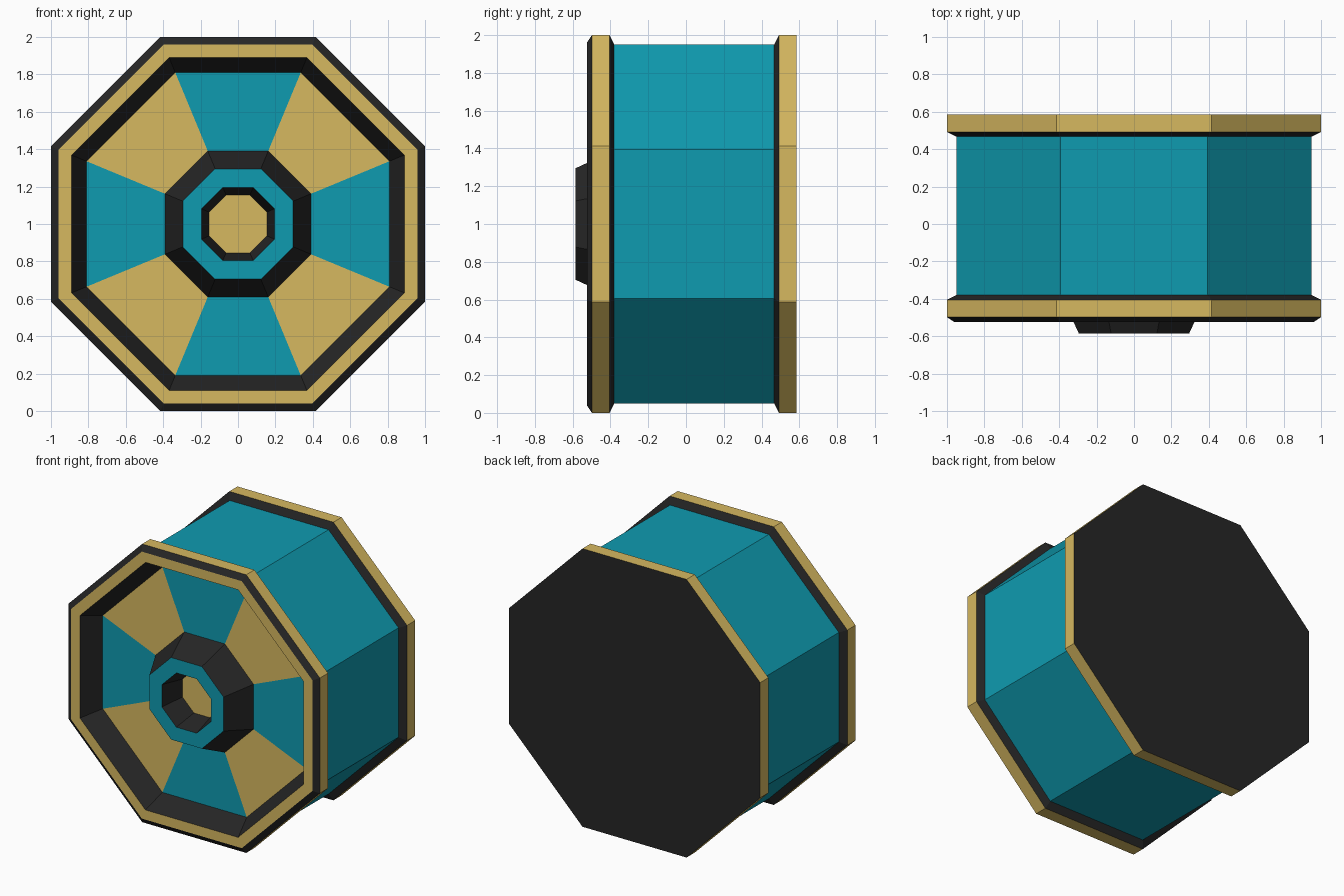
import bpy, bmesh, math
from mathutils import Vector

if "Cube" in bpy.data.objects:
    bpy.data.objects.remove(bpy.data.objects["Cube"])

SIDES = 8
CZ = 1.0


def material(name, rgb):
    m = bpy.data.materials.new(name)
    m.diffuse_color = (*rgb, 1.0)
    m.use_nodes = True
    m.node_tree.nodes["Principled BSDF"].inputs["Base Color"].default_value = m.diffuse_color
    return m


MATS = [material("gold", (0.672, 0.479, 0.117)),
        material("teal", (0.0048, 0.328, 0.434)),
        material("charcoal", (0.019, 0.019, 0.019))]
GOLD, TEAL, DARK, PANELS = 0, 1, 2, 3


def lathe(name, profile, colours):
    """Octagonal lathe about the y axis. profile = (apothem, y) running back to
    front; colours = one per band. PANELS alternates teal and gold by side."""
    bm = bmesh.new()
    rings = []
    for r, y in profile:
        if r == 0:
            rings.append([bm.verts.new((0, y, CZ))] * SIDES)
            continue
        rad = r / math.cos(math.pi / SIDES)
        rings.append([bm.verts.new((rad * math.cos((i - 0.5) * math.tau / SIDES), y,
                                    CZ + rad * math.sin((i - 0.5) * math.tau / SIDES)))
                      for i in range(SIDES)])
    for a, b, col in zip(rings, rings[1:], colours):
        for i in range(SIDES):
            j = (i + 1) % SIDES
            loop = []
            for v in (a[i], a[j], b[j], b[i]):
                if v not in loop:
                    loop.append(v)
            f = bm.faces.new(loop)
            f.material_index = (TEAL if i % 2 == 0 else GOLD) if col == PANELS else col
    # winding is the same on every band, so test one face and flip all if needed
    bm.faces.ensure_lookup_table()
    bm.normal_update()
    f = bm.faces[0]
    (r0, y0), (r1, y1) = profile[0], profile[1]
    mid = f.calc_center_median() - Vector((0, 0, CZ))
    radial = Vector((mid.x, 0, mid.z)).normalized()
    outward = radial * (y0 - y1) + Vector((0, 1, 0)) * (r1 - r0)
    if f.normal.dot(outward) < 0:
        bmesh.ops.reverse_faces(bm, faces=bm.faces[:])
    me = bpy.data.meshes.new(name)
    for m in MATS:
        me.materials.append(m)
    bm.to_mesh(me)
    bm.free()
    ob = bpy.data.objects.new(name, me)
    bpy.context.collection.objects.link(ob)
    return ob


# back plate with its gold rim
lathe("back_rim", [(0, 0.585), (1, 0.585), (1, 0.492), (0.95, 0.467)],
      [DARK, GOLD, DARK])
# main drum
lathe("drum", [(0.95, 0.467), (0.95, -0.38)], [TEAL])
# front rim with bevels and recessed inner wall
lathe("front_rim", [(0.95, -0.38), (1, -0.405), (1, -0.498), (0.96, -0.525),
                    (0.89, -0.525), (0.81, -0.38)],
      [DARK, GOLD, DARK, GOLD, DARK])
# alternating face panels
lathe("face_panels", [(0.81, -0.38), (0.39, -0.38)], [PANELS])
# raised hub with a sunken centre
lathe("hub", [(0.39, -0.38), (0.295, -0.585), (0.195, -0.585), (0.155, -0.41), (0, -0.41)],
      [DARK, TEAL, DARK, GOLD])
